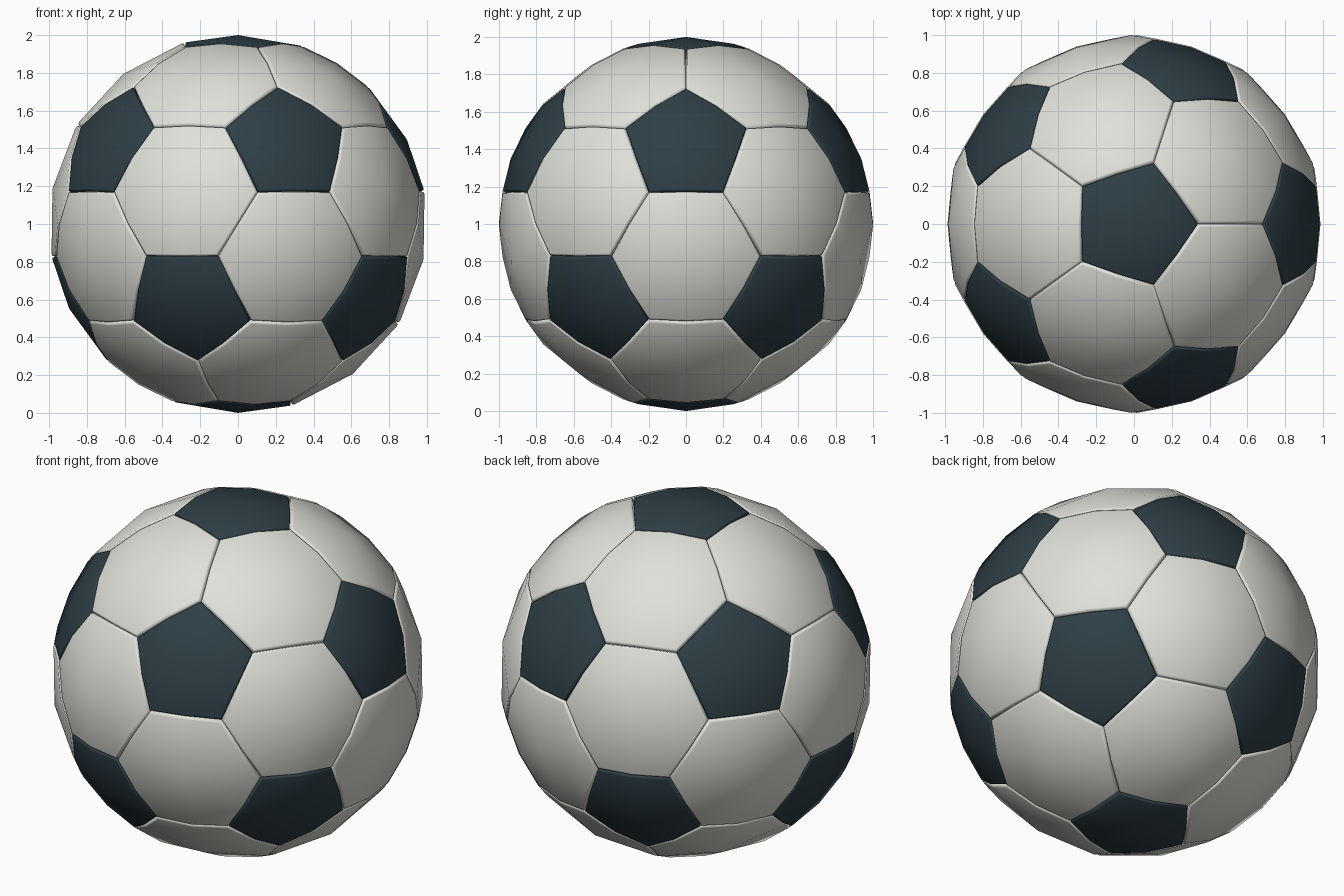
import bpy, bmesh, math
from mathutils import Vector
from itertools import combinations

if "Cube" in bpy.data.objects:
    bpy.data.objects.remove(bpy.data.objects["Cube"])


def material(name, rgb):
    m = bpy.data.materials.new(name)
    m.diffuse_color = (*rgb, 1)
    m.use_nodes = True
    m.node_tree.nodes["Principled BSDF"].inputs["Base Color"].default_value = m.diffuse_color
    return m


white = material("warm white", (0.74, 0.75, 0.69))
dark = material("dark slate", (0.027, 0.049, 0.061))

# Icosahedron corners: poles plus two rings of five
h, r = 1 / math.sqrt(5), 2 / math.sqrt(5)
ico = [Vector((0, 0, 1)), Vector((0, 0, -1))]
for k in range(5):
    a = math.radians(72 * k)
    b = a + math.radians(36)
    ico.append(Vector((r * math.cos(a), r * math.sin(a), h)))
    ico.append(Vector((r * math.cos(b), r * math.sin(b), -h)))


def near(p, q):
    return p is not q and p.dot(q) > 0.3


def cut(p, q):
    return ((2 * p + q) / 3).normalized()


def add_panel(bm, centre, corners):
    """Domed panel with a rounded lip that dips into the seam."""
    c = centre.normalized()
    u = c.orthogonal().normalized()
    w = c.cross(u)
    corners = sorted(corners, key=lambda p: math.atan2(p.dot(w), p.dot(u)))
    rim = []
    for i, p in enumerate(corners):
        q = corners[(i + 1) % len(corners)]
        rim += [p, (p + q).normalized()]
    # (fraction of panel, radius)
    rings = []
    for s, rad in ((0.955, 1.0), (0.985, 0.997), (1.0, 0.981)):
        rings.append([bm.verts.new(c.lerp(p, s).normalized() * rad) for p in rim])
    mid = bm.verts.new(c)
    n = len(rim)
    for i in range(n):
        j = (i + 1) % n
        bm.faces.new((mid, rings[0][i], rings[0][j]))
        for inner, outer in zip(rings, rings[1:]):
            bm.faces.new((inner[i], outer[i], outer[j], inner[j]))


def finish(bm, name, mat):
    for f in bm.faces:
        f.smooth = True
    me = bpy.data.meshes.new(name)
    bm.to_mesh(me)
    bm.free()
    me.materials.append(mat)
    ob = bpy.data.objects.new(name, me)
    ob.location.z = 1
    bpy.context.collection.objects.link(ob)


# Dark pentagon panels, one on each icosahedron corner
bm = bmesh.new()
for v in ico:
    add_panel(bm, v, [cut(v, n) for n in ico if near(v, n)])
finish(bm, "pentagon_panels", dark)

# White hexagon panels, one on each icosahedron face
bm = bmesh.new()
for t in combinations(ico, 3):
    if all(near(p, q) for p, q in combinations(t, 2)):
        add_panel(bm, t[0] + t[1] + t[2],
                  [cut(p, q) for p in t for q in t if p is not q])
finish(bm, "hexagon_panels", white)
